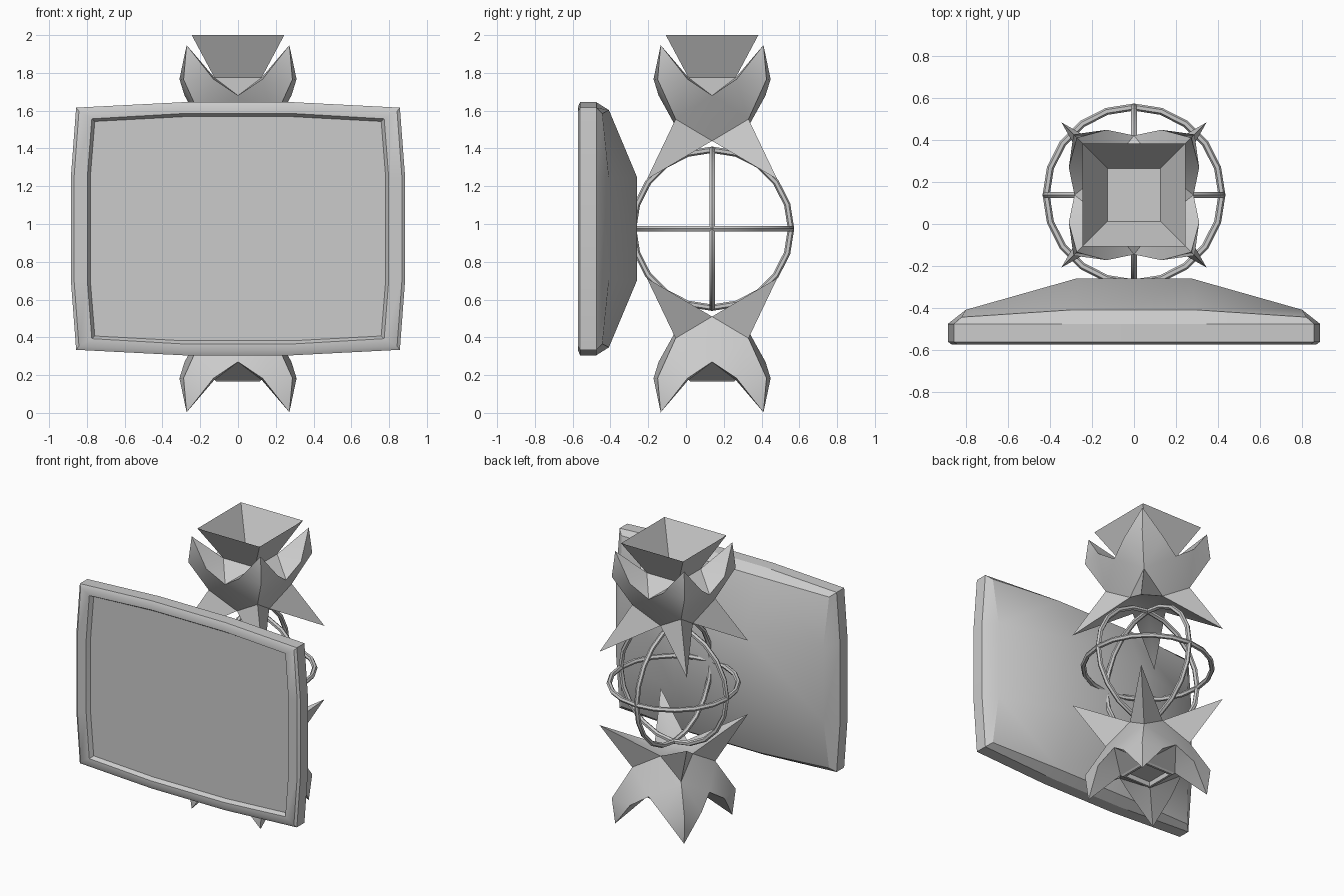
import bpy, bmesh, math
from mathutils import Matrix, Vector

if "Cube" in bpy.data.objects:
    bpy.data.objects.remove(bpy.data.objects["Cube"])

CY, CZ = 0.138, 0.975      # centre of the stand behind the screen


def finish(name, bm, angle=35):
    bmesh.ops.remove_doubles(bm, verts=bm.verts, dist=0.0005)
    bmesh.ops.recalc_face_normals(bm, faces=bm.faces)
    me = bpy.data.meshes.new(name)
    bm.to_mesh(me)
    bm.free()
    ob = bpy.data.objects.new(name, me)
    bpy.context.collection.objects.link(ob)
    bpy.ops.object.select_all(action='DESELECT')
    ob.select_set(True)
    bpy.context.view_layer.objects.active = ob
    bpy.ops.object.shade_smooth_by_angle(angle=math.radians(angle))
    return ob


def bridge(bm, a, b):
    n = len(a)
    for i in range(n):
        bm.faces.new((a[i], a[(i + 1) % n], b[(i + 1) % n], b[i]))


# Screen: bowed outline lofted through depth, faceted back, recessed front
def outline(bm, cx, cz, mx, mz, y, corner_y=None):
    cy = y if corner_y is None else corner_y
    quarter = [(0.29, mz, y), (cx, cz, cy), (mx, 0.27, y)]
    pts = []
    for sx, sz, q in ((1, 1, quarter), (1, -1, quarter[::-1]),
                      (-1, -1, quarter), (-1, 1, quarter[::-1])):
        pts += [(sx * x, py, CZ + sz * z) for x, z, py in q]
    return [bm.verts.new(p) for p in pts]


bm = bmesh.new()
rings = [outline(bm, *r) for r in (
    (0.82, 0.61, 0.80, 0.628, -0.408, -0.443),
    (0.857, 0.641, 0.885, 0.67, -0.475),
    (0.857, 0.641, 0.885, 0.67, -0.56),
    (0.842, 0.622, 0.868, 0.645, -0.572),
    (0.774, 0.582, 0.798, 0.61, -0.572),
    (0.758, 0.568, 0.782, 0.593, -0.545))]
for a, b in zip(rings, rings[1:]):
    bridge(bm, a, b)
bm.faces.new(rings[-1])
back = [bm.verts.new((sx * 0.277, -0.26, CZ + sz * 0.275))
        for sx, sz in ((1, 1), (1, -1), (-1, -1), (-1, 1))]
bm.faces.new(back)
r = rings[0]
for k in range(4):
    i = 3 * k
    bm.faces.new((r[i], r[i + 1], r[i + 2], back[k]))
    bm.faces.new((r[i + 2], r[(i + 3) % 12], back[(k + 1) % 4], back[k]))
finish("screen", bm, 30)

# Three crossing rings forming a globe
for name, rot in (("ring_level", (0, 0, 0)), ("ring_front", (math.pi / 2, 0, 0)),
                  ("ring_side", (0, math.pi / 2, 0))):
    bpy.ops.mesh.primitive_torus_add(location=(0, CY, CZ), rotation=rot,
                                     major_segments=20, minor_segments=6,
                                     major_radius=0.418, minor_radius=0.017)
    ob = bpy.context.object
    ob.name = name
    bpy.ops.object.shade_smooth_by_angle(angle=math.radians(35))


# Square sections stacked as a cup: list of (half width, height), closed at the last
def square_loft(bm, sections):
    loops = [[bm.verts.new((sx * h, sy * h, z))
              for sx, sy in ((1, 1), (-1, 1), (-1, -1), (1, -1))] for h, z in sections]
    for a, b in zip(loops, loops[1:]):
        bridge(bm, a, b)
    bm.faces.new(loops[-1])


# Crown: eighth of a four-pointed flower, mirrored and turned (heights from centre)
P = {
    'tip': (0.272, 0.272, 0.972), 'edge': (0.288, 0.288, 0.79),
    'shoulder': (0.31, 0.13, 0.792), 'notch': (0.283, 0, 0.705),
    'waist': (0.193, 0.193, 0.58), 'low': (0.15, 0, 0.465),
    'spike': (0.345, 0.345, 0.262), 'seat': (0.125, 0.125, 0.80),
    'seat_mid': (0.125, 0, 0.80), 'base': (0, 0, 0.465), 'inner': (0.075, 0.075, 0.465),
}
FACES = [
    'tip shoulder edge', 'shoulder notch waist edge', 'notch low waist',
    'waist low spike', 'low inner spike', 'low base inner',
    'seat shoulder tip', 'seat notch shoulder', 'seat seat_mid notch',
]


def crown(name, up):
    bm = bmesh.new()
    for k in range(4):
        turn = Matrix.Rotation(k * math.pi / 2, 4, 'Z')
        for side in (1, -1):
            m = turn @ Matrix.Diagonal((1, side, 1, 1))
            for f in FACES:
                bm.faces.new([bm.verts.new(m @ Vector(P[n])) for n in f.split()])
    if up > 0:      # flared square bowl
        square_loft(bm, [(0.245, 1.025), (0.125, 0.80)])
    else:           # shallow square foot with a recess
        square_loft(bm, [(0.125, 0.80), (0.115, 0.81), (0.10, 0.81), (0.095, 0.78)])
    bmesh.ops.transform(bm, verts=bm.verts, matrix=Matrix.Translation((0, CY, CZ))
                        @ Matrix.Diagonal((1, 1, up, 1)))
    finish(name, bm)


crown("upper_crown", 1)
crown("lower_crown", -1)
